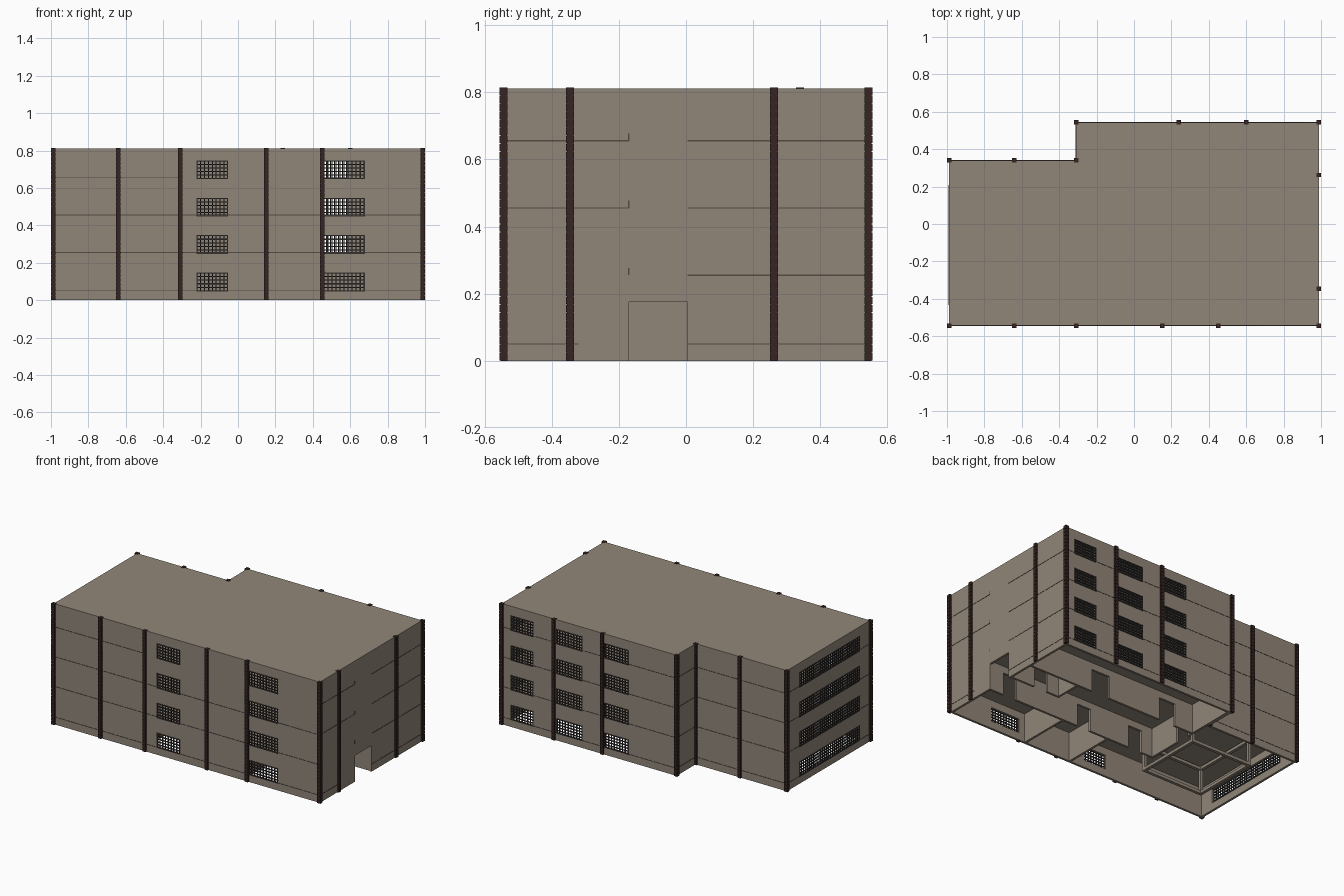
import bpy, bmesh

if "Cube" in bpy.data.objects:
    bpy.data.objects.remove(bpy.data.objects["Cube"])


def material(name, col):
    m = bpy.data.materials.new(name)
    m.diffuse_color = (*col, 1)
    m.use_nodes = True
    m.node_tree.nodes["Principled BSDF"].inputs["Base Color"].default_value = m.diffuse_color
    return m


STONE = material("taupe plaster", (0.285, 0.24, 0.19))
QUOIN = material("dark brown block", (0.035, 0.018, 0.016))
IRON = material("dark iron", (0.035, 0.031, 0.03))
TRIM = material("shadow brown", (0.085, 0.068, 0.056))

H = 0.80                      # top of walls, below roof slab
X, Y = 0.988, 0.543           # half footprint
NX, NY = -0.31, 0.34          # notch in the back left corner
T = 0.015                     # wall thickness
ROWS = [0.05 + 0.2 * i for i in range(4)]


def finish(name, bm, mat):
    bmesh.ops.recalc_face_normals(bm, faces=bm.faces)
    me = bpy.data.meshes.new(name)
    bm.to_mesh(me)
    bm.free()
    me.materials.append(mat)
    ob = bpy.data.objects.new(name, me)
    bpy.context.collection.objects.link(ob)
    return ob


def boxes(name, items, mat):
    """One object from (x0,x1,y0,y1,z0,z1) boxes."""
    bm = bmesh.new()
    for x0, x1, y0, y1, z0, z1 in items:
        vs = bmesh.ops.create_cube(bm, size=1)["verts"]
        for v in vs:
            v.co = ((x0 + x1) / 2 + v.co.x * (x1 - x0),
                    (y0 + y1) / 2 + v.co.y * (y1 - y0),
                    (z0 + z1) / 2 + v.co.z * (z1 - z0))
    return finish(name, bm, mat)


def span(axis, a0, a1, c0, c1, z0, z1):
    """Box that runs along an axis at cross position c0..c1."""
    return (a0, a1, c0, c1, z0, z1) if axis == "x" else (c0, c1, a0, a1, z0, z1)


def wall(name, axis, c, a0, a1, t, holes=(), z1=H):
    """Wall along an axis at c, thickened by t, with rectangular holes."""
    aa = sorted({a0, a1, *[h[0] for h in holes], *[h[1] for h in holes]})
    zz = sorted({0, z1, *[h[2] for h in holes], *[h[3] for h in holes]})
    bm = bmesh.new()
    grid = [[bm.verts.new((a, c, z) if axis == "x" else (c, a, z)) for z in zz] for a in aa]
    for i in range(len(aa) - 1):
        for j in range(len(zz) - 1):
            am, zm = (aa[i] + aa[i + 1]) / 2, (zz[j] + zz[j + 1]) / 2
            if not any(h[0] < am < h[1] and h[2] < zm < h[3] for h in holes):
                bm.faces.new((grid[i][j], grid[i + 1][j], grid[i + 1][j + 1], grid[i][j + 1]))
    bmesh.ops.delete(bm, geom=[v for v in bm.verts if not v.link_faces], context="VERTS")
    ext = bmesh.ops.extrude_face_region(bm, geom=bm.faces[:], use_keep_orig=True)["geom"]
    shift = (0, t, 0) if axis == "x" else (t, 0, 0)
    bmesh.ops.translate(bm, vec=shift, verts=[g for g in ext if isinstance(g, bmesh.types.BMVert)])
    return finish(name, bm, STONE)


def slab(name, z0, z1, inset=0):
    """Flat plate with the L-shaped footprint."""
    i = inset
    pts = [(-X + i, -Y + i), (X - i, -Y + i), (X - i, Y - i), (NX + i, Y - i),
           (NX + i, NY - i), (-X + i, NY - i)]
    bm = bmesh.new()
    f = bm.faces.new([bm.verts.new((x, y, z0)) for x, y in pts])
    ext = bmesh.ops.extrude_face_region(bm, geom=[f], use_keep_orig=True)["geom"]
    bmesh.ops.translate(bm, vec=(0, 0, z1 - z0),
                        verts=[g for g in ext if isinstance(g, bmesh.types.BMVert)])
    return finish(name, bm, STONE)


def grille(name, axis, c, a0, a1):
    """Iron lattice in every storey of a window column."""
    items, b = [], 0.0028
    n = round((a1 - a0) / 0.0205)
    for z in ROWS:
        z1 = z + 0.095
        for k in range(n + 1):
            a = a0 + (a1 - a0) * k / n
            items.append(span(axis, a - b, a + b, c - 0.003, c + 0.003, z, z1))
        for k in range(6):
            h = z + 0.095 * k / 5
            items.append(span(axis, a0 - b, a1 + b, c - 0.0035, c + 0.0035, h - b, h + b))
    return boxes(name, items, IRON)


# Outer walls with window and door openings
front_win = [(-0.22, -0.055), (0.46, 0.675)]
back_win = [(0.05, 0.235), (0.39, 0.58), (0.755, 0.92)]
left_win = [(-0.43, 0.205)]
holes = lambda wins: [(a, b, z, z + 0.095) for a, b in wins for z in ROWS]
wall("front_wall", "x", -Y, -X, X, T, holes(front_win))
wall("back_wall", "x", Y, NX, X, -T, holes(back_win))
wall("left_wall", "y", -X, -Y, NY, T, holes(left_win))
wall("right_wall", "y", X, -Y, Y, -T, [(-0.17, 0.005, 0, 0.175)])
wall("notch_back_wall", "x", NY, -X, NX, -T)
wall("notch_side_wall", "y", NX, NY - T, Y, T)

# Roof and storey floors (the ground storey is open below)
slab("roof", H, 0.811)
for k in (1, 2, 3):
    slab(f"floor_{k}", 0.2 * k - 0.005, 0.2 * k + 0.005, 0.006)

# Window lattices
for side, axis, c, wins in (("front", "x", -Y, front_win), ("back", "x", Y, back_win),
                            ("left", "y", -X, left_win)):
    for i, (a, b) in enumerate(wins):
        grille(f"{side}_window_grille_{i + 1}", axis, c, a, b)

# Thin string courses at sill height
lines = []
e, h = 0.0015, 0.002
for i, z in enumerate((0.05, 0.255, 0.455, 0.655)):
    z0, z1 = z - h, z + h
    lines += [span("x", -X, X if i < 3 else NX, -Y - e, -Y, z0, z1),
              span("x", NX, X, Y, Y + e, z0, z1),
              span("x", -X, NX, NY, NY + e, z0, z1),
              span("y", NY, Y, NX - e, NX, z0, z1),
              span("y", -Y, NY, -X - e, -X, z0, z1),
              span("y", 0.005, Y, X, X + e, z0, z1)]
    if i != 1:
        lines.append(span("y", -Y, -0.32 if i == 0 else -0.17, X, X + e, z0, z1))
    if i:
        lines.append(span("y", -0.172, -0.169, X, X + e, z, z + 0.022))
# break the courses where they would cross a window
lines = [l for l in lines]
boxes("string_courses", lines, TRIM)

# Stacked block columns: slim core with 34 blocks
cols = [(-X, -Y), (-0.64, -Y), (NX, -Y), (0.15, -Y), (0.45, -Y), (X, -Y),
        (X, -0.345), (X, 0.262), (X, Y), (0.60, Y), (0.24, Y), (NX, Y),
        (NX, NY), (-0.64, NY), (-X, NY)]
step = 0.815 / 34
for n, (x, y) in enumerate(cols):
    r = 0.012
    items = [(x - r + .002, x + r - .002, y - r + .002, y + r - .002, 0, 0.813)]
    for k in range(34):
        items.append((x - r, x + r, y - r, y + r, k * step + 0.001, (k + 1) * step - 0.001))
    boxes(f"block_column_{n + 1}", items, QUOIN)

# Ground storey partitions with doorways
D = 0.15
C = 0.195
wall("corridor_front_wall", "x", -0.17, -0.3, X - T, -T,
     [(0.78, 0.88, 0, D), (0.2, 0.3, 0, D), (-0.2, -0.1, 0, D)], C)
wall("corridor_back_wall", "x", 0.01, 0.6, X - T, T, [(0.7, 0.8, 0, D)], C)
wall("back_room_wall", "x", 0.19, -0.3, X - T, T,
     [(0.365, 0.5, 0, D), (-0.15, -0.03, 0, D)], C)
wall("hall_cross_wall", "y", -0.3, -0.17, Y - T, T, [(0.06, 0.16, 0, D)], C)
wall("front_cross_wall_1", "y", 0.4, -Y + T, -0.18, T, (), C)
wall("front_cross_wall_2", "y", 0.05, -Y + T, -0.18, T, (), C)
wall("store_cross_wall", "y", 0.6, 0.02, 0.19, T, (), C)

# Open post and beam frame in the left hall
fx, fy, w = (-0.80, -0.36), (-0.33, 0.12), 0.01
frame = []
for x in fx:
    frame += [(x - w, x + w, y - w, y + w, 0, C) for y in fy]
    frame += [(x - w, x + w, fy[0], fy[1], z, z + 0.02) for z in (0.0, C - 0.03)]
for y in fy:
    frame += [(fx[0], fx[1], y - w, y + w, z, z + 0.02) for z in (0.0, C - 0.03)]
boxes("hall_frame", frame, STONE)
